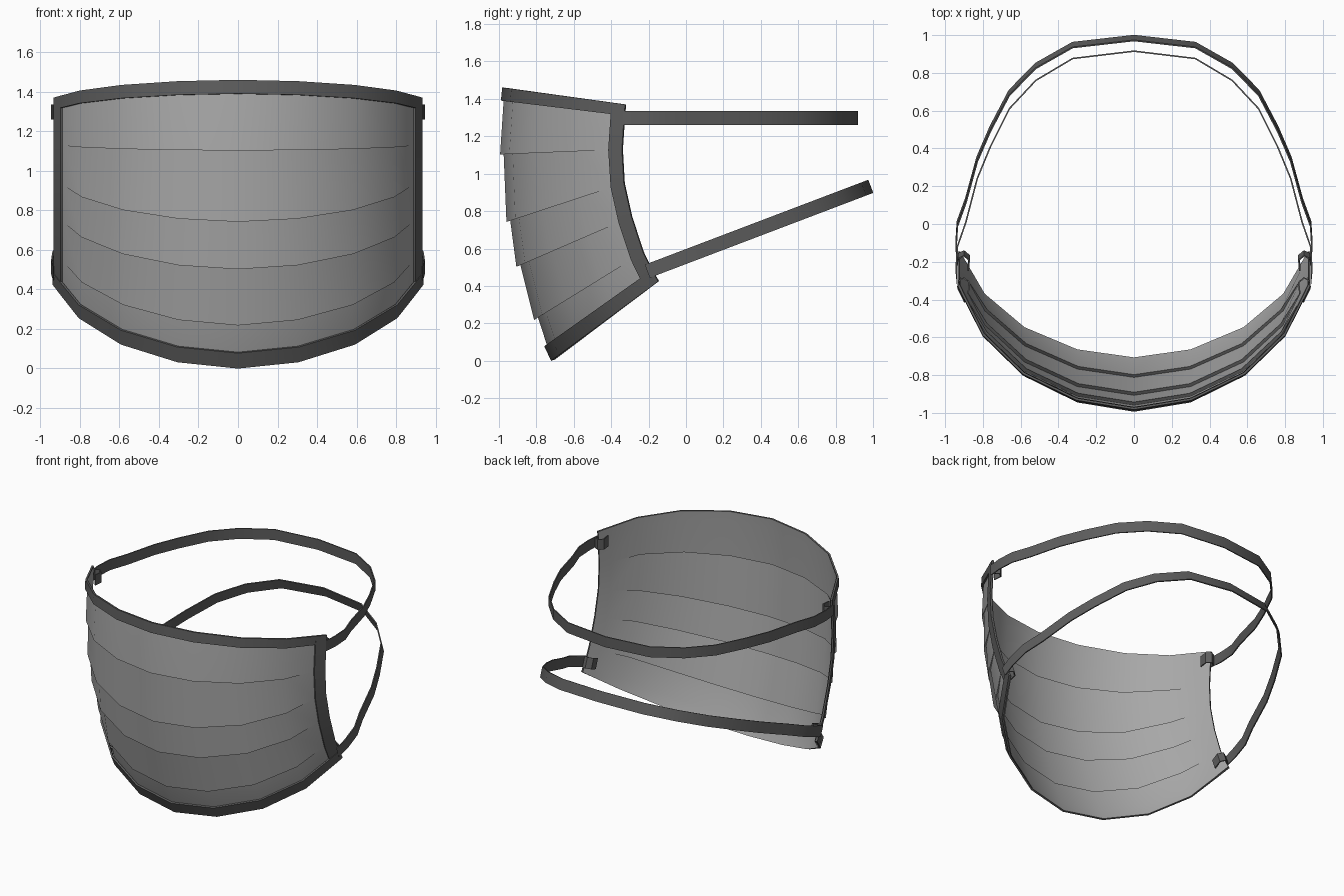
import bpy, bmesh, math
from mathutils import Vector

if "Cube" in bpy.data.objects:
    bpy.data.objects.remove(bpy.data.objects["Cube"])

# Columns across half the mask: (x, blend from centre profile to side profile)
HALF = [(0, 0), (.3, .075), (.58, .285), (.79, .6), (.885, .89), (.92, 1)]
COLS = [(-x, f) for x, f in HALF[:0:-1]] + HALF
# Rows: centre y, centre z, side y, side z, fold below this row
ROWS = [(-.968, 1.46, -.32, 1.37, 0), (-.975, 1.39, -.325, 1.31, 0),
        (-.994, 1.103, -.337, 1.13, 1), (-.96, .742, -.327, .95, 1),
        (-.907, .502, -.287, .77, 1), (-.812, .218, -.225, .58, 1),
        (-.742, .08, -.18, .485, 0), (-.706, .002, -.145, .425, 0)]


def material(name, g):
    m = bpy.data.materials.new(name)
    m.diffuse_color = (g, g, g, 1)
    m.use_nodes = True
    m.node_tree.nodes["Principled BSDF"].inputs["Base Color"].default_value = m.diffuse_color
    return m


CLOTH = material("grey_cloth", .39)
TRIM = material("dark_trim", .11)


def point(row, col, tuck=0, scale=1):
    x, f = col
    yc, zc, ys, zs, _ = row
    w = tuck * (1 - f ** 4) if f < .85 else 0
    s = scale - .018 * w
    return Vector((x * s, (yc + (ys - yc) * f) * s, zc + (zs - zc) * f + .03 * w))


def grid(name, lines, mat, thick=0):
    bm = bmesh.new()
    vs = [[bm.verts.new(p) for p in line] for line in lines]
    for a, b in zip(vs, vs[1:]):
        for i in range(len(a) - 1):
            bm.faces.new((a[i], b[i], b[i + 1], a[i + 1]))
    bmesh.ops.remove_doubles(bm, verts=bm.verts, dist=.0005)
    me = bpy.data.meshes.new(name)
    bm.to_mesh(me)
    bm.free()
    me.materials.append(mat)
    ob = bpy.data.objects.new(name, me)
    bpy.context.collection.objects.link(ob)
    bpy.ops.object.select_all(action='DESELECT')
    ob.select_set(True)
    bpy.context.view_layer.objects.active = ob
    if thick:
        m = ob.modifiers.new("thickness", 'SOLIDIFY')
        m.thickness, m.offset = thick, 0
        bpy.ops.object.modifier_apply(modifier=m.name)
    bpy.ops.object.shade_smooth_by_angle(angle=math.radians(35))
    return ob


# Pleated mask sheet: each panel starts tucked behind the one above
lines = []
for r in ROWS:
    lines.append([point(r, c) for c in COLS])
    if r[4]:
        lines.append([point(r, c, 1) for c in COLS])
grid("mask_panel", lines, CLOTH)

# Border bands on the outside
grid("top_band", [[point(r, c, 0, 1.009) for c in COLS] for r in ROWS[:2]], TRIM, .012)
grid("bottom_band", [[point(r, c, 0, 1.014) for c in COLS] for r in ROWS[-2:]], TRIM, .012)
for name, cols in (("left_band", COLS[:2]), ("right_band", COLS[-2:])):
    grid(name, [[point(r, c, 0, 1.01) for c in cols] for r in ROWS], TRIM, .012)

# Head straps: folded tab inside the mask edge, then round the back of the head
PATH = [(.878, -.37), (.872, -.31), (.9, -.285), (.928, -.3), (.936, -.335), (.942, -.24),
        (.935, -.12), (.89, .01), (.83, .24), (.76, .41), (.66, .61), (.52, .76),
        (.325, .876), (0, .915)]
FULL = PATH + [(-x, y) for x, y in PATH[-2::-1]]


def strap(name, ky, y0, z0, slope):
    up = Vector((0, -slope, 1)).normalized() * .0375
    pts = [Vector((x, y * ky + y0, z0 + slope * (y * ky + y0))) for x, y in FULL]
    return grid(name, [[p - up for p in pts], [p + up for p in pts]], TRIM, .008)


strap("upper_strap", 1, 0, 1.298, 0)
strap("lower_strap", .95, .115, .557, .38)
